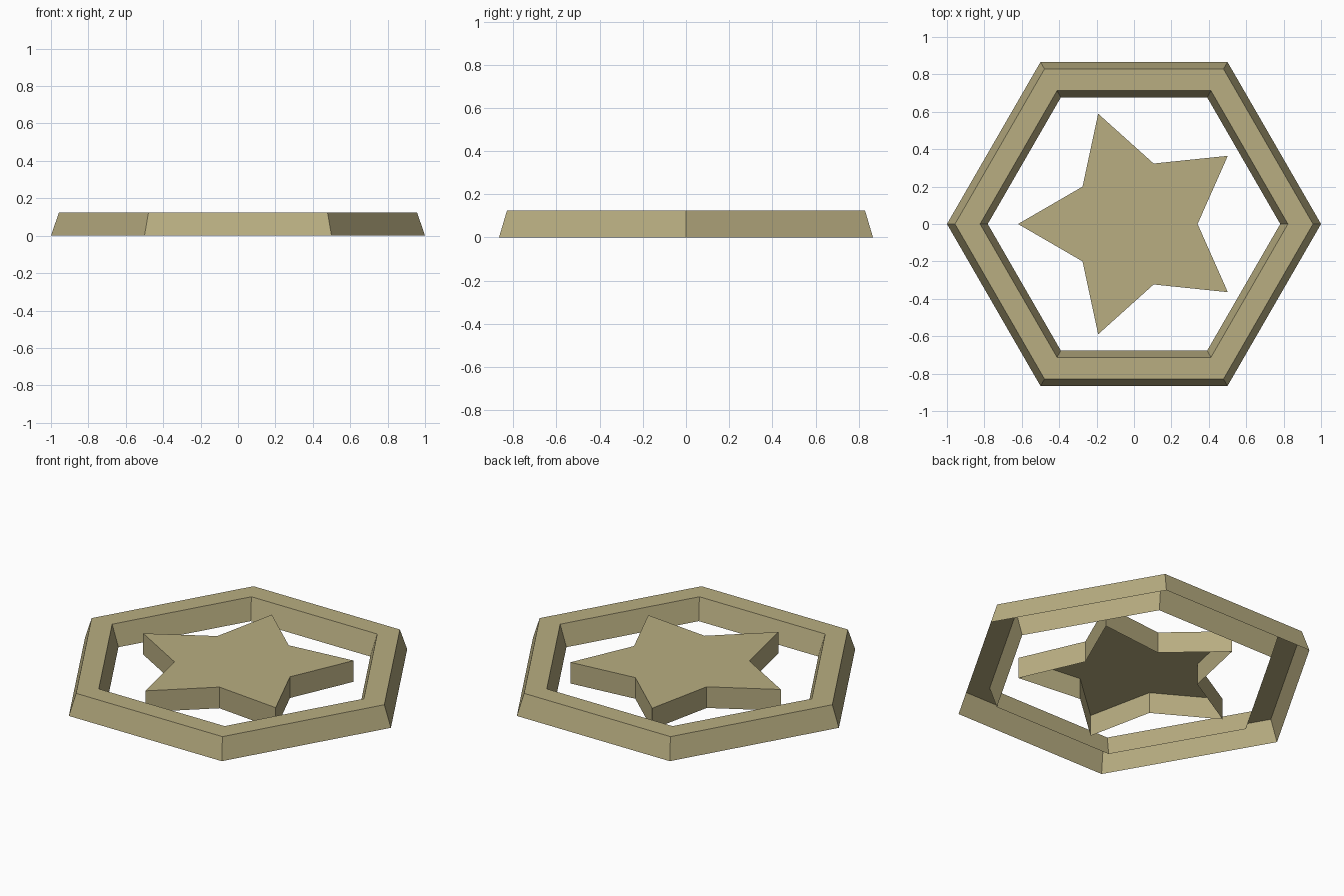
import bpy, bmesh
from math import cos, sin, pi

if "Cube" in bpy.data.objects:
    bpy.data.objects.remove(bpy.data.objects["Cube"])

H = 0.125  # common height

olive = bpy.data.materials.new("olive")
olive.diffuse_color = (0.48, 0.42, 0.22, 1)
olive.use_nodes = True
olive.node_tree.nodes["Principled BSDF"].inputs["Base Color"].default_value = olive.diffuse_color


def finish(bm, name):
    mesh = bpy.data.meshes.new(name)
    bm.to_mesh(mesh)
    bm.free()
    mesh.materials.append(olive)
    bpy.context.collection.objects.link(bpy.data.objects.new(name, mesh))


def loop(bm, radii, z, start=0.0):
    n = len(radii)
    return [bm.verts.new((r * cos(start + 2 * pi * i / n),
                          r * sin(start + 2 * pi * i / n), z))
            for i, r in enumerate(radii)]


def bridge(bm, a, b):
    n = len(a)
    for i in range(n):
        j = (i + 1) % n
        bm.faces.new((a[i], a[j], b[j], b[i]))


# Hexagonal frame: sloped channel swept around six corners, open underneath
bm = bmesh.new()
section = [(1.0, 0), (0.957, H), (0.823, H), (0.782, 0)]
loops = [loop(bm, [r] * 6, z) for r, z in section]
for a, b in zip(loops, loops[1:]):
    bridge(bm, a, b)
finish(bm, "hexagon_frame")

# Five-pointed star: straight walls and a top, open underneath
bm = bmesh.new()
radii = [0.62, 0.34] * 5
bottom = loop(bm, radii, 0, pi)
top = loop(bm, radii, H, pi)
bridge(bm, bottom, top)
bm.faces.new(top)
finish(bm, "star")
